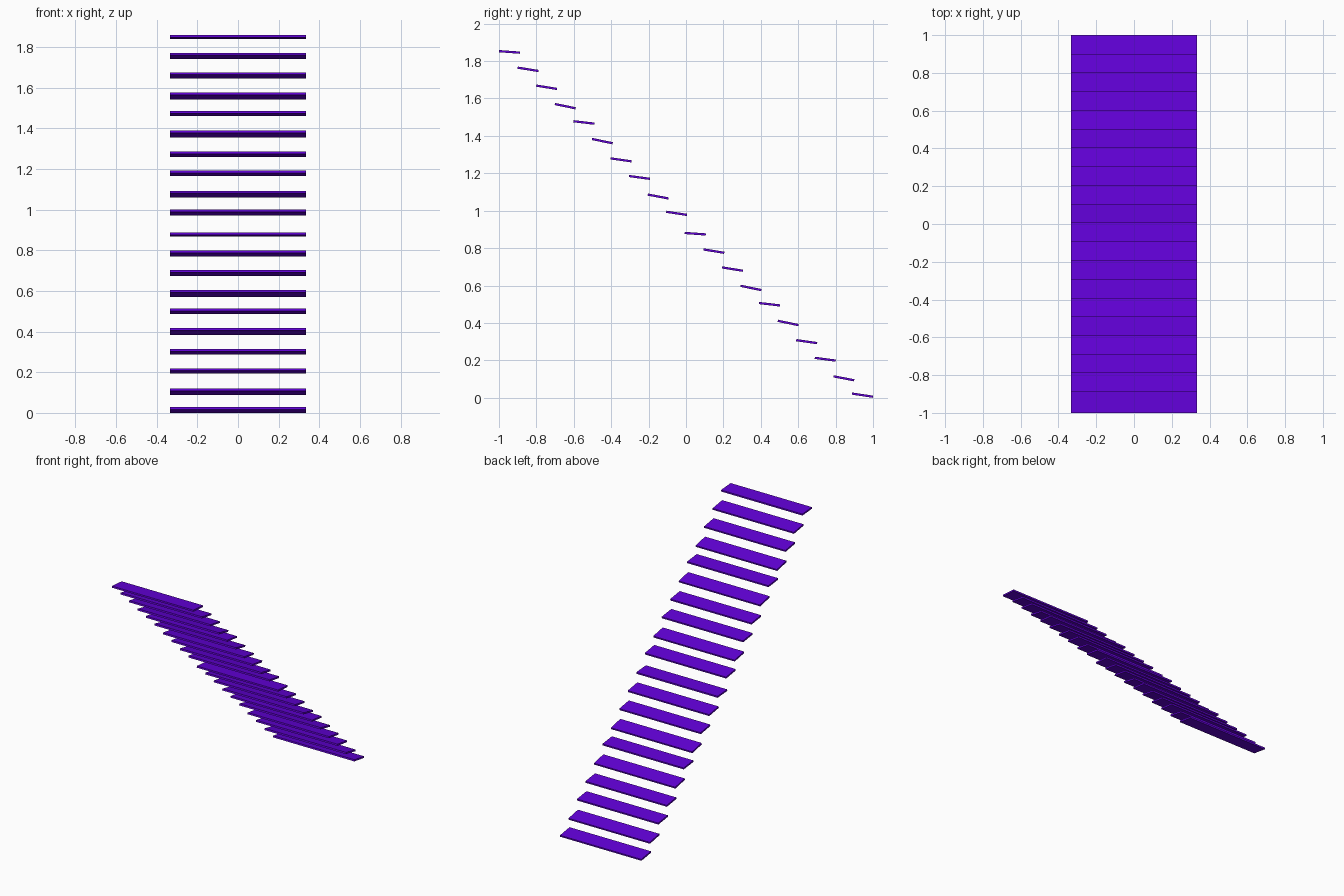
import bpy, math

if "Cube" in bpy.data.objects:
    bpy.data.objects.remove(bpy.data.objects["Cube"])

mat = bpy.data.materials.new("purple")
mat.diffuse_color = (0.12, 0.0, 0.68, 1)
mat.use_nodes = True
mat.node_tree.nodes["Principled BSDF"].inputs["Base Color"].default_value = mat.diffuse_color

WIDTH, DEPTH, THICK = 0.667, 0.113, 0.012
PITCH = 0.0993
# a flight of ten loosely tilted treads: (centre height, front-to-back drop)
FLIGHT = [(1.849, 0.008), (1.756, 0.018), (1.660, 0.018), (1.559, 0.023),
          (1.472, 0.013), (1.372, 0.023), (1.272, 0.016), (1.178, 0.015),
          (1.076, 0.021), (0.986, 0.017)]
RISE = 0.972  # height of one flight


def tread(index, z, drop):
    y = -1 + DEPTH / 2 + index * PITCH
    bpy.ops.mesh.primitive_cube_add(size=1, location=(0, y, z))
    ob = bpy.context.object
    ob.name = f"tread_{index + 1:02d}"
    ob.scale = (WIDTH, DEPTH, THICK)
    ob.rotation_euler.x = -math.asin(drop / DEPTH)
    ob.data.materials.append(mat)


# the same flight repeats twice down the stair
for flight in range(2):
    for i, (z, drop) in enumerate(FLIGHT):
        tread(flight * 10 + i, z - flight * RISE, drop)
